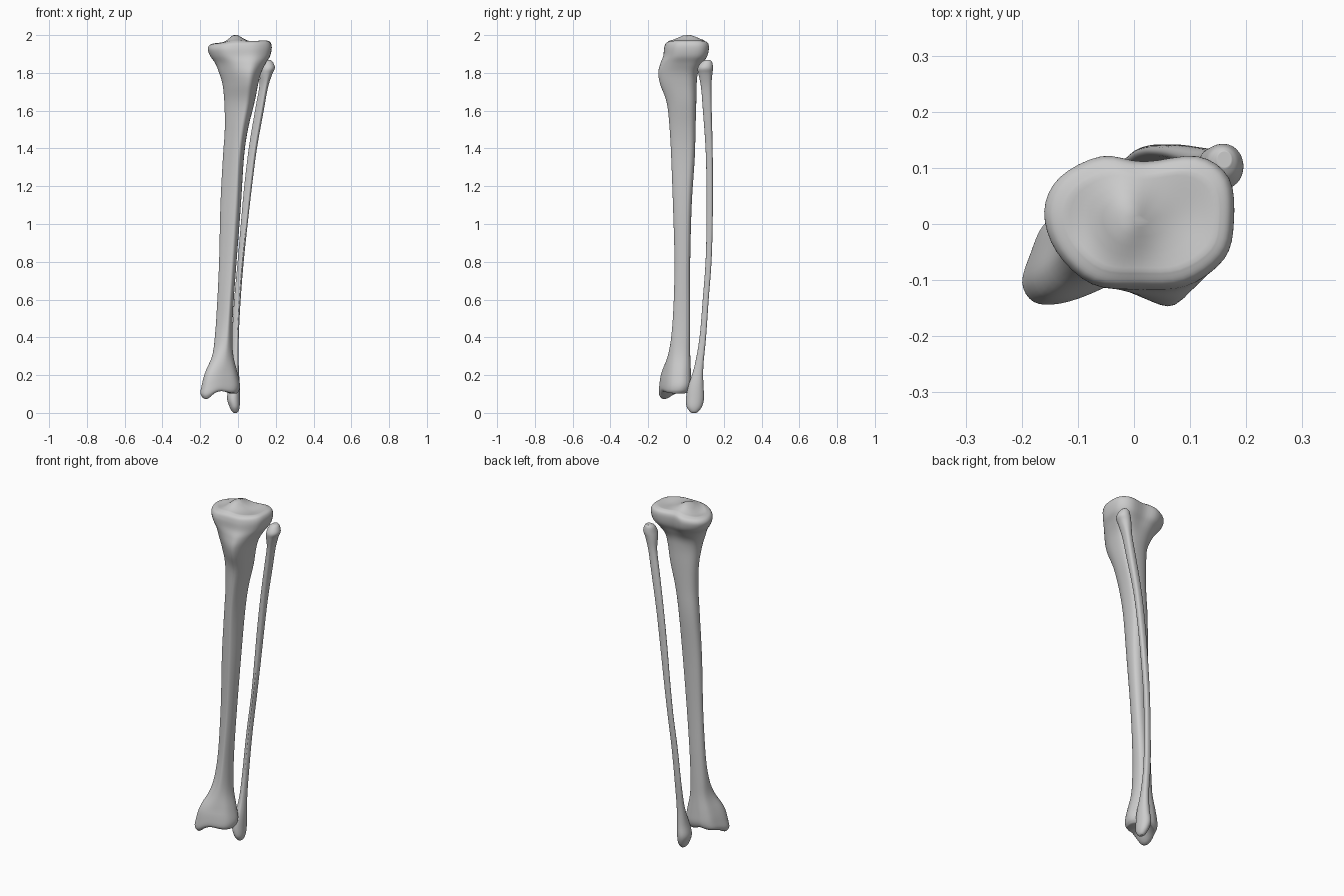
import bpy, bmesh
from math import exp

cube = bpy.data.objects.get("Cube")
if cube:
    bpy.data.objects.remove(cube)

bone = bpy.data.materials.new("bone grey")
bone.use_nodes = True
GREY = (0.6, 0.6, 0.6, 1)
bone.diffuse_color = GREY
bone.node_tree.nodes["Principled BSDF"].inputs["Base Color"].default_value = GREY
bone.node_tree.nodes["Principled BSDF"].inputs["Roughness"].default_value = 0.6

# Unit cross-sections, counter-clockwise from the +x side
PLATEAU = [(1, 0), (.95, .65), (.62, .98), (.05, .9), (-.4, .98), (-.84, .66),
           (-1, .15), (-.87, -.45), (-.5, -.93), (0, -1), (.5, -.95), (.9, -.55)]
SHAFT = [(1, .1), (.95, .65), (.6, .95), (.1, 1), (-.45, .9), (-.85, .65),
         (-1, .25), (-.85, -.15), (-.4, -.55), (.1, -.88), (.55, -1), (.88, -.5)]
ANKLE = [(1, .35), (.85, .8), (.5, 1), (0, 1), (-.3, .95), (-.65, .7),
         (-.85, .15), (-1, -.5), (-.8, -.92), (-.35, -.95), (.25, -.7), (.8, -.3)]
ROUND = [(1, 0), (.87, .5), (.5, .87), (0, 1), (-.5, .87), (-.87, .5),
         (-1, 0), (-.87, -.5), (-.5, -.87), (0, -1), (.5, -.87), (.87, -.5)]


def spline(a, b, c, d, t):
    """Catmull-Rom interpolation between tuples b and c."""
    return tuple(q + t / 2 * (r - p + t * (2 * p - 5 * q + 4 * r - s + t * (3 * (q - r) + s - p)))
                 for p, q, r, s in zip(a, b, c, d))


def refine(points, steps, closed):
    n, result = len(points), []
    for i in range(n if closed else n - 1):
        ids = [i - 1, i, i + 1, i + 2]
        ids = [k % n if closed else min(max(k, 0), n - 1) for k in ids]
        result += [spline(*[points[k] for k in ids], s / steps) for s in range(steps)]
    return result if closed else result + [points[-1]]


def outline(profiles, kind):
    """Blend neighbouring profiles by a fractional index."""
    kind = min(max(kind, 0), len(profiles) - 1)
    i = min(int(kind), len(profiles) - 2)
    f = kind - i
    return [(a[0] * (1 - f) + b[0] * f, a[1] * (1 - f) + b[1] * f)
            for a, b in zip(profiles[i], profiles[i + 1])]


def loft(name, sections, profiles, warp):
    """Skin sections (z, x min, x max, y min, y max, profile index), top to bottom."""
    bm = bmesh.new()
    rings = []

    def add_ring(section, scale=1):
        z, x0, x1, y0, y1, kind = section
        points = refine(outline(profiles, kind), 4, True)
        rings.append([bm.verts.new(warp((x0 + x1) / 2 + u * scale * (x1 - x0) / 2,
                                        (y0 + y1) / 2 + v * scale * (y1 - y0) / 2, z))
                      for u, v in points])

    levels = refine(sections, 5, False)
    caps = (.12, .3, .5, .68, .82, .92)
    for s in caps:
        add_ring(levels[0], s)
    for level in levels:
        add_ring(level)
    for s in reversed(caps):
        add_ring(levels[-1], s)
    for a, b in zip(rings, rings[1:]):
        for i in range(len(a)):
            j = (i + 1) % len(a)
            bm.faces.new((a[i], b[i], b[j], a[j]))
    bm.faces.new(rings[0])
    bm.faces.new(rings[-1])
    bmesh.ops.recalc_face_normals(bm, faces=bm.faces)
    for f in bm.faces:
        f.smooth = True
    mesh = bpy.data.meshes.new(name)
    bm.to_mesh(mesh)
    bm.free()
    mesh.materials.append(bone)
    obj = bpy.data.objects.new(name, mesh)
    bpy.context.collection.objects.link(obj)
    return obj


def hill(x, y, cx, cy, rx, ry):
    return exp(-((x - cx) / rx) ** 2 - ((y - cy) / ry) ** 2)


def shin_warp(x, y, z):
    # Knee plateau: two shallow dishes around a central ridge
    top = min(max((z - 1.88) / .08, 0), 1)
    z += top * (.05 * x + .037 * hill(x, y, -.015, .01, .045, .07)
                - .008 * hill(x, y, -.09, 0, .04, .06) - .008 * hill(x, y, .1, .01, .04, .06))
    # Ankle end: inner knob, outer lip and the hollow joint surface
    low = min(max((.24 - z) / .12, 0), 1)
    z += low * (.022 * hill(x, y, -.1, -.05, .03, .06)
                - .038 * hill(x, y, -.17, -.115, .04, .05) - .01 * hill(x, y, -.03, -.04, .04, .06))
    return x, y, z


# Large shin bone
shin = [
    (1.966, -.125, .15, -.085, .095, 0), (1.955, -.15, .17, -.106, .117, 0),
    (1.93, -.16, .178, -.115, .123, 0), (1.89, -.147, .17, -.12, .115, .1),
    (1.85, -.12, .146, -.135, .09, .5), (1.8, -.1, .122, -.145, .064, .9),
    (1.74, -.082, .106, -.135, .056, 1), (1.64, -.072, .086, -.1, .054, 1),
    (1.5, -.07, .052, -.085, .05, 1), (1.35, -.08, .031, -.077, .046, 1),
    (1.1, -.093, .015, -.068, .03, 1), (.8, -.1, -.008, -.06, .022, 1),
    (.55, -.112, -.026, -.066, .022, 1), (.4, -.124, -.03, -.08, .022, 1.2),
    (.3, -.14, -.024, -.102, .022, 1.6), (.21, -.178, -.002, -.134, .025, 2),
    (.155, -.194, .01, -.144, .026, 2), (.125, -.199, .007, -.145, .018, 2),
    (.111, -.188, -.005, -.135, .005, 2)]
loft("shin_bone", shin, [PLATEAU, SHAFT, ANKLE], shin_warp)

# Slender outer bone
outer = [
    (1.868, .148, .174, .1, .13, 0), (1.855, .132, .186, .08, .139, 0),
    (1.825, .122, .195, .062, .143, 0), (1.79, .116, .18, .066, .139, .2),
    (1.72, .112, .158, .08, .134, .8), (1.6, .09, .136, .09, .136, 1),
    (1.4, .057, .1, .104, .141, 1), (1.2, .033, .074, .109, .142, 1),
    (1, .015, .051, .109, .141, 1), (.8, -.002, .03, .104, .135, 1),
    (.6, -.02, .014, .089, .12, 1), (.4, -.032, .004, .072, .106, 1),
    (.25, -.036, .004, .045, .092, .6), (.15, -.046, .009, .014, .092, .2),
    (.08, -.058, .01, 0, .096, 0), (.035, -.046, .009, .003, .085, 0),
    (.01, -.034, .003, .018, .068, 0), (0, -.022, -.006, .03, .055, 0)]
loft("outer_bone", outer, [ROUND, SHAFT], lambda x, y, z: (x, y, z))
